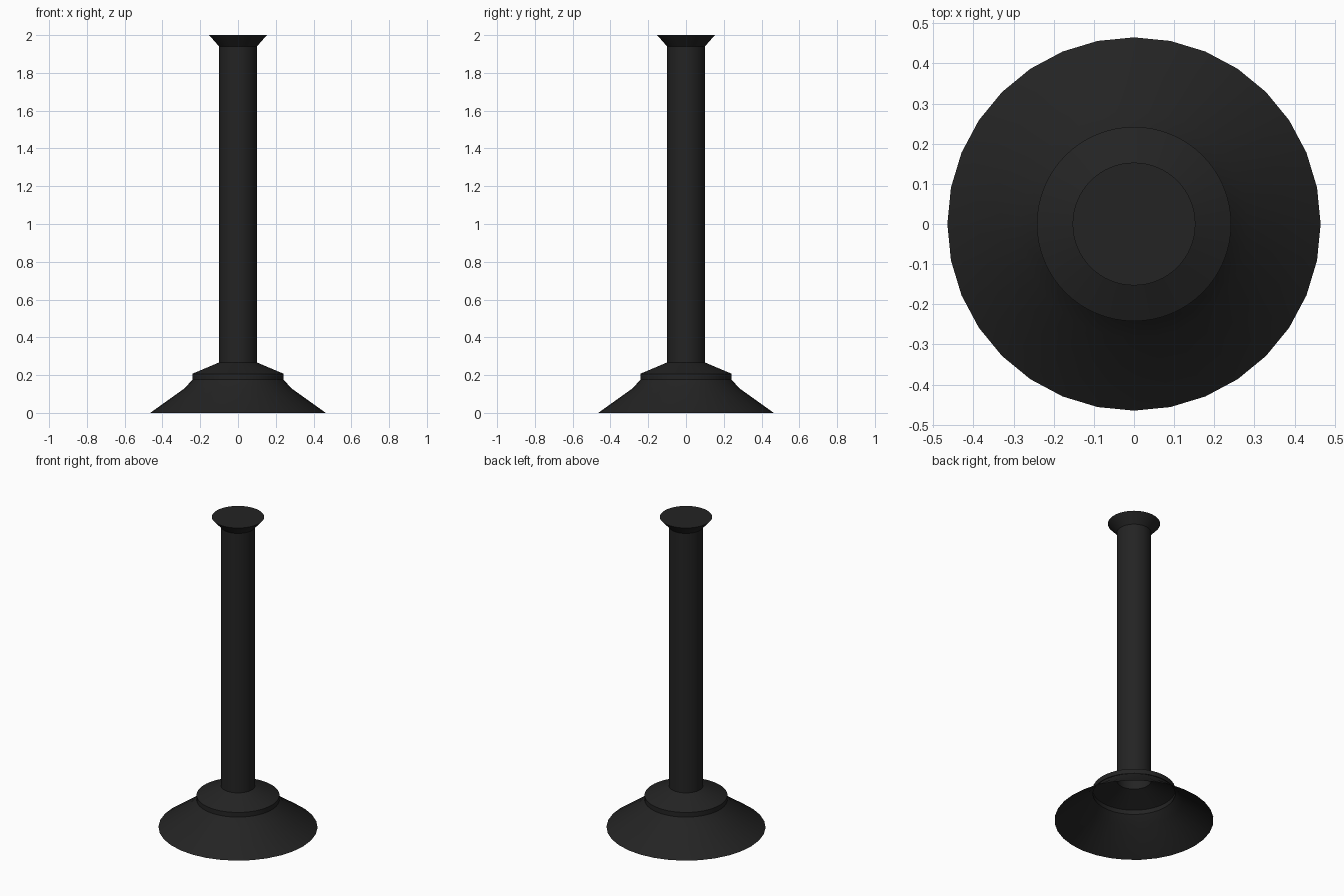
import bpy, bmesh, math

if "Cube" in bpy.data.objects:
    bpy.data.objects.remove(bpy.data.objects["Cube"])

black = bpy.data.materials.new("soft_black")
black.diffuse_color = (0.017, 0.017, 0.017, 1)
black.use_nodes = True
black.node_tree.nodes["Principled BSDF"].inputs["Base Color"].default_value = black.diffuse_color


def lathe(name, profile, sides, cap_top=False):
    """Turn a (radius, height) profile around the z axis."""
    bm = bmesh.new()
    rings = []
    for r, z in profile:
        rings.append([bm.verts.new((r * math.cos(2 * math.pi * i / sides),
                                    r * math.sin(2 * math.pi * i / sides), z))
                      for i in range(sides)])
    for low, high in zip(rings, rings[1:]):
        for i in range(sides):
            j = (i + 1) % sides
            bm.faces.new((low[i], low[j], high[j], high[i]))
    if cap_top:
        bm.faces.new(rings[-1])
    mesh = bpy.data.meshes.new(name)
    bm.to_mesh(mesh)
    bm.free()
    mesh.materials.append(black)
    obj = bpy.data.objects.new(name, mesh)
    bpy.context.collection.objects.link(obj)
    bpy.ops.object.select_all(action='DESELECT')
    obj.select_set(True)
    bpy.context.view_layer.objects.active = obj
    bpy.ops.object.shade_smooth_by_angle(angle=math.radians(25))
    return obj


# Hollow flared foot, open underneath
lathe("base_skirt", [(0.465, 0), (0.283, 0.13), (0.24, 0.177)], 32)

# Raised collar with sloped shoulder
lathe("collar", [(0.242, 0.177), (0.242, 0.207), (0.1, 0.267)], 64)

# Straight post
lathe("post", [(0.1, 0.267), (0.1, 1.94)], 64)

# Flared cap with flat top
lathe("top_flare", [(0.1, 1.94), (0.153, 2.0)], 64, cap_top=True)
